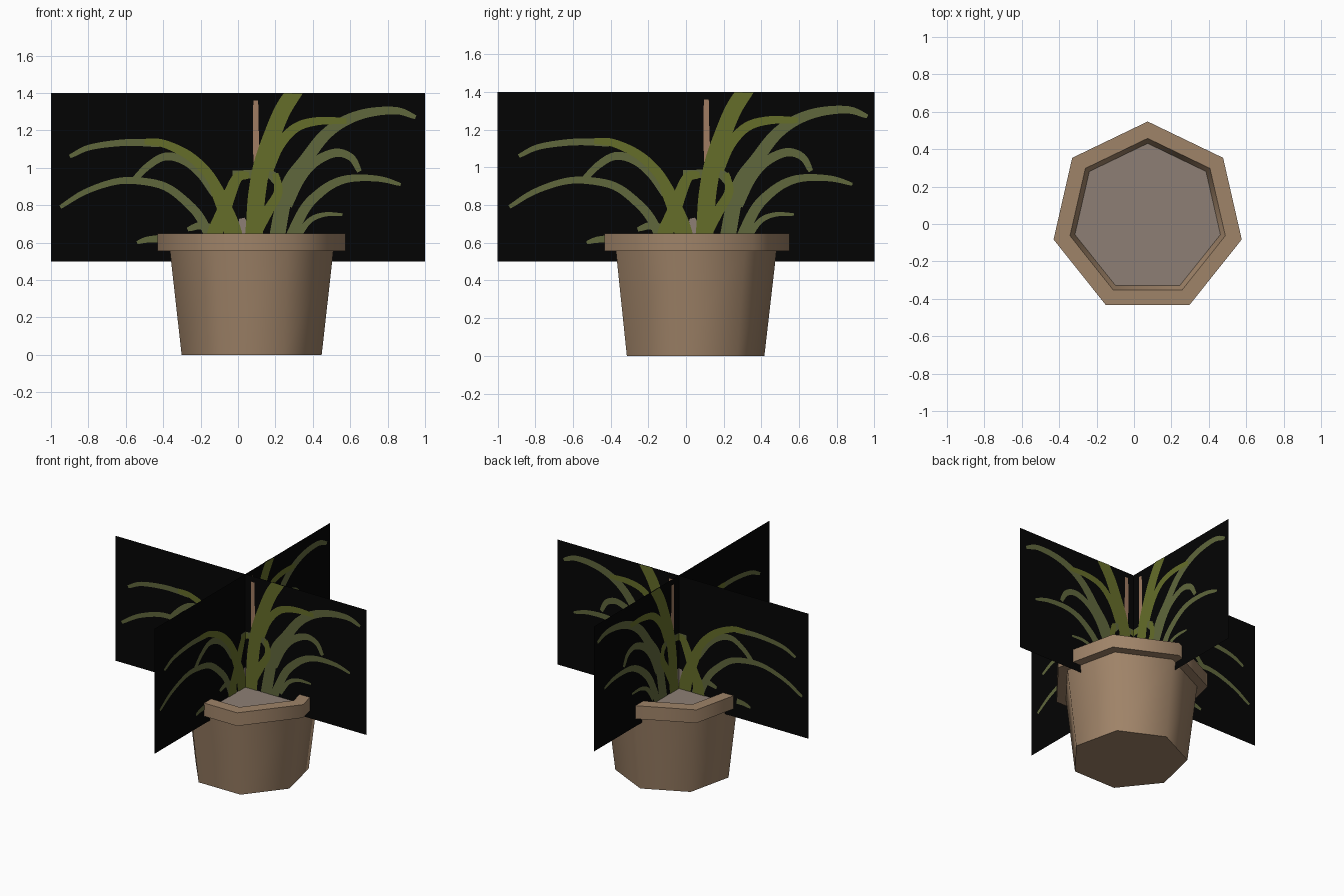
import bpy, bmesh, math
from mathutils import Vector

cube = bpy.data.objects.get("Cube")
if cube:
    bpy.data.objects.remove(cube, do_unlink=True)


def material(name, srgb):
    linear = [(c / 255 / 12.92) if c < 11 else ((c / 255 + 0.055) / 1.055) ** 2.4 for c in srgb]
    mat = bpy.data.materials.new(name)
    mat.use_nodes = True
    mat.diffuse_color = (*linear, 1)
    mat.node_tree.nodes["Principled BSDF"].inputs["Base Color"].default_value = (*linear, 1)
    return mat


clay = material("clay", (159, 131, 104))
soil_grey = material("soil grey", (141, 127, 117))
black = material("black", (4, 4, 4))
bright = material("bright leaf green", (101, 109, 41))
dull = material("dull leaf green", (96, 103, 60))
tan = material("stalk tan", (160, 124, 98))


def add_object(name, bm, mat):
    mesh = bpy.data.meshes.new(name)
    bm.to_mesh(mesh)
    bm.free()
    mesh.materials.append(mat)
    obj = bpy.data.objects.new(name, mesh)
    bpy.context.collection.objects.link(obj)
    return obj


# Seven-sided pot and soil, slightly off the centre
SIDES = 7
CENTRE = Vector((0.073, 0.032, 0))


def ring(bm, radius, z):
    angles = [math.pi / 2 + math.tau * i / SIDES for i in range(SIDES)]
    return [bm.verts.new(CENTRE + Vector((radius * math.cos(a), radius * math.sin(a), z)))
            for a in angles]


profile = [(0.384, 0), (0.448, 0.555), (0.516, 0.555), (0.516, 0.65), (0.426, 0.65), (0.396, 0.58)]
bm = bmesh.new()
rings = [ring(bm, r, z) for r, z in profile]
bm.faces.new(rings[0][::-1])
for low, high in zip(rings, rings[1:]):
    for i in range(SIDES):
        j = (i + 1) % SIDES
        bm.faces.new((low[i], low[j], high[j], high[i]))
pot = add_object("pot", bm, clay)
bpy.context.view_layer.objects.active = pot
pot.select_set(True)
bpy.ops.object.shade_smooth_by_angle(angle=math.radians(60))
pot.select_set(False)

bm = bmesh.new()
bm.faces.new(ring(bm, 0.399, 0.588))
add_object("soil", bm, soil_grey)


# Everything on the two crossed sheets is made once and repeated a quarter turn round
CROSS_X, CROSS_Y = 0.033, 0.035


def crossed(name, bm, mat, shift=0.0):
    first = add_object(name + "_across", bm, mat)
    first.location.y = CROSS_Y
    second = bpy.data.objects.new(name + "_along", first.data)
    second.rotation_euler.z = math.pi / 2
    second.location = (CROSS_X, shift, 0)
    bpy.context.collection.objects.link(second)


TOP = 1.4
bm = bmesh.new()
bm.faces.new([bm.verts.new(p) for p in ((-1, 0, 0.5), (1, 0, 0.5), (1, 0, TOP), (-1, 0, TOP))])
crossed("backing_sheet", bm, black)


def smooth_path(points, steps=5):
    pts = [Vector(p) for p in points]
    pts = [2 * pts[0] - pts[1]] + pts + [2 * pts[-1] - pts[-2]]
    path = []
    for a, b, c, d in zip(pts, pts[1:], pts[2:], pts[3:]):
        for s in range(steps):
            t = s / steps
            path.append(0.5 * (2 * b + (c - a) * t + (2 * a - 5 * b + 4 * c - d) * t * t
                               + (3 * b - a - 3 * c + d) * t ** 3))
    return path + [pts[-2]]


LAYER = {bright: 0.004, tan: 0.003, dull: 0.002, soil_grey: 0.0012}


def leaf(name, mat, tip, base, points):
    """Flat ribbon on both faces of the sheet, running from tip to base."""
    path = smooth_path(points)
    bm = bmesh.new()
    for side in (-1, 1):
        pairs = []
        for i, p in enumerate(path):
            along = path[min(i + 1, len(path) - 1)] - path[max(i - 1, 0)]
            across = Vector((-along.y, along.x)).normalized()
            half = (tip + (base - tip) * (i / (len(path) - 1)) ** 0.6) / 2
            pairs.append([bm.verts.new((q.x, side * LAYER[mat], min(q.y, TOP - 0.001)))
                          for q in (p + across * half, p - across * half)])
        for (a, b), (c, d) in zip(pairs, pairs[1:]):
            face = bm.faces.new((a, b, d, c))
            face.normal_update()
            if face.normal.y * side < 0:
                face.normal_flip()
    crossed(name, bm, mat, shift=0.013)


# Left leaves
leaf("left_upper_leaf_tip", dull, 0.02, 0.04,
     [(-.9, 1.06), (-.79, 1.11), (-.6, 1.135), (-.42, 1.13)])
leaf("left_upper_leaf", bright, 0.03, 0.06,
     [(-.5, 1.14), (-.4, 1.13), (-.27, 1.07), (-.17, .98), (-.1, .87), (-.06, .78)])
leaf("left_lower_leaf", dull, 0.02, 0.05,
     [(-.95, .79), (-.82, .87), (-.66, .925), (-.53, .93), (-.39, .9), (-.28, .82),
      (-.2, .73), (-.14, .6)])
leaf("left_arched_leaf", dull, 0.03, 0.05,
     [(-.56, .93), (-.48, 1.01), (-.39, 1.06), (-.29, 1.04), (-.2, .97), (-.12, .86)])
leaf("left_trailing_leaf", dull, 0.015, 0.04, [(-.54, .6), (-.49, .615), (-.43, .62)])
leaf("left_base_leaf", dull, 0.02, 0.06, [(-.27, .67), (-.2, .69), (-.13, .66), (-.1, .58)])

# Central crown
leaf("crown_left_leaf", bright, 0.05, 0.1, [(-.13, .91), (-.08, .8), (-.04, .7), (-.01, .58)])
leaf("crown_bent_leaf", bright, 0.03, 0.09,
     [(.06, .96), (0, .95), (-.04, .87), (-.08, .76), (-.12, .66), (-.13, .58)])
leaf("crown_grey_leaf", dull, 0.04, 0.05, [(-.03, .965), (.05, .965), (.16, .97), (.21, .93)])
leaf("crown_right_leaf", bright, 0.03, 0.07, [(.2, .97), (.215, .87), (.16, .77), (.1, .66), (.08, .58)])
leaf("tall_leaf", bright, 0.085, 0.095,
     [(.31, 1.42), (.24, 1.31), (.185, 1.18), (.13, 1.02), (.1, .85), (.09, .7), (.08, .58)])
leaf("flower_stalk", tan, 0.025, 0.035, [(.095, 1.36), (.095, 1.2), (.1, 1.03)])
leaf("crown_soil_patch", soil_grey, 0.03, 0.06, [(.02, .73), (.03, .68), (.03, .6)])

# Right leaves
leaf("right_upper_leaf", bright, 0.03, 0.06,
     [(.58, 1.25), (.43, 1.25), (.31, 1.215), (.22, 1.12), (.16, .99)])
leaf("right_long_leaf", dull, 0.02, 0.085,
     [(.95, 1.27), (.85, 1.305), (.7, 1.295), (.57, 1.25), (.46, 1.17), (.36, 1.04),
      (.28, .93), (.24, .8), (.2, .58)])
leaf("right_arched_leaf", dull, 0.025, 0.06,
     [(.65, .98), (.605, 1.055), (.52, 1.08), (.41, 1.03), (.33, .94), (.26, .8)])
leaf("right_middle_leaf", dull, 0.015, 0.06,
     [(.87, .91), (.76, .94), (.62, .945), (.52, .92), (.43, .86), (.35, .77), (.26, .58)])
leaf("right_low_leaf", dull, 0.012, 0.035, [(.56, .75), (.46, .75), (.38, .715), (.31, .62)])
